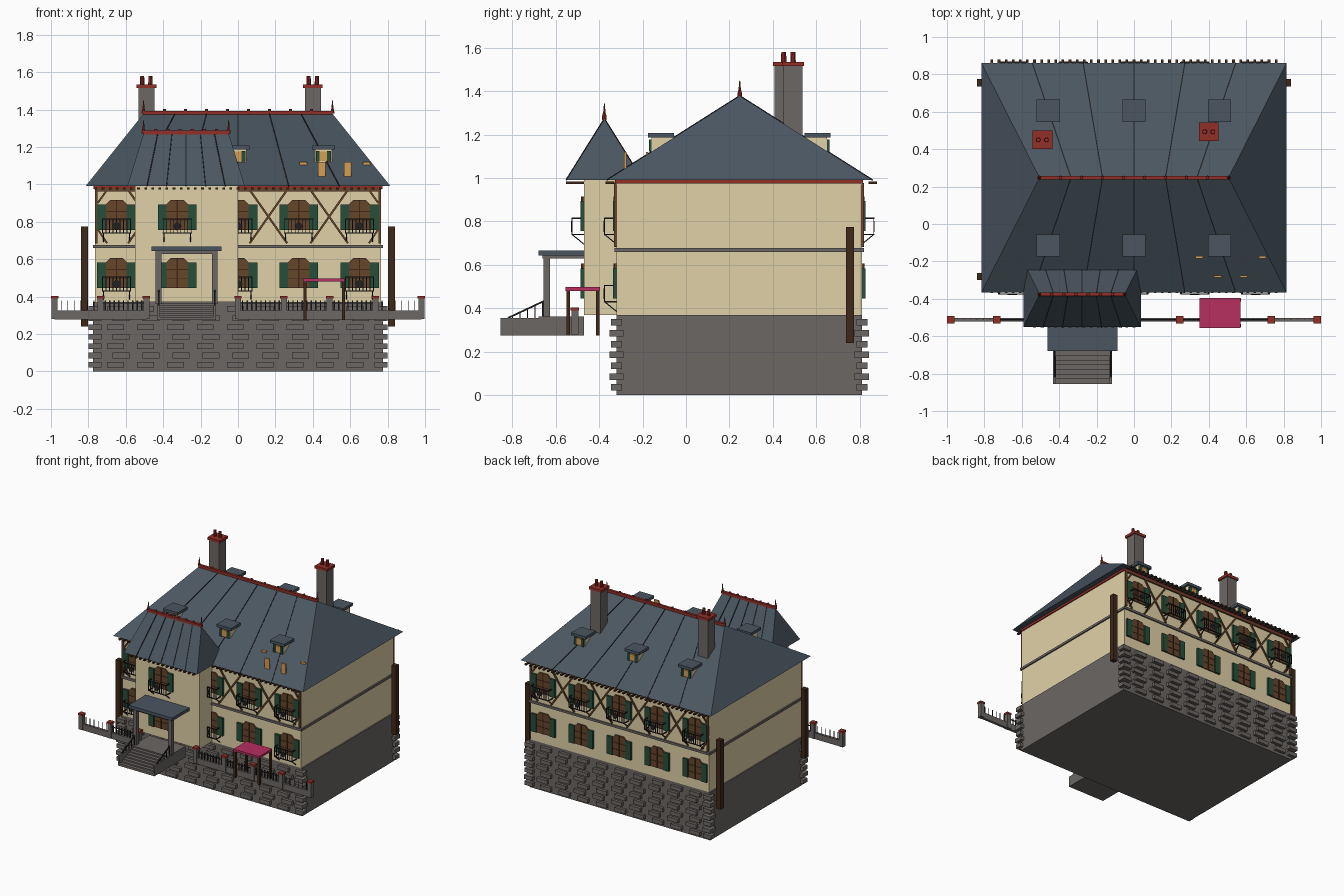
import bpy
import bmesh
from mathutils import Matrix, Vector

old_cube = bpy.data.objects.get("Cube")
if old_cube:
    bpy.data.objects.remove(old_cube, do_unlink=True)


def make_material(name, red, green, blue):
    linear = [(channel / 255) ** 2.2 for channel in (red, green, blue)] + [1]
    material = bpy.data.materials.new(name)
    material.use_nodes = True
    material.diffuse_color = linear
    material.node_tree.nodes["Principled BSDF"].inputs["Base Color"].default_value = linear
    return material


cream = make_material("cream plaster", 224, 208, 166)
slate = make_material("blue grey slate", 76, 87, 97)
stone = make_material("grey stone", 108, 103, 100)
brown = make_material("window brown", 102, 70, 46)
green = make_material("shutter green", 44, 80, 60)
brick = make_material("brick red", 146, 50, 44)
crimson = make_material("awning crimson", 182, 50, 96)
orange = make_material("warm orange", 212, 156, 84)
dark_wood = make_material("dark wood", 66, 45, 31)
iron = make_material("black iron", 38, 38, 41)

parts = {}


def mesh_of(name, material):
    """Return the mesh being collected for a named part."""
    if name not in parts:
        parts[name] = (bmesh.new(), material)
    return parts[name][0]


def box(name, material, x, y, z):
    """Box from three (low, high) ranges."""
    ranges = (x, y, z)
    centre = Vector([sum(r) / 2 for r in ranges])
    size = [abs(r[1] - r[0]) for r in ranges]
    matrix = Matrix.Translation(centre) @ Matrix.Diagonal((*size, 1))
    bmesh.ops.create_cube(mesh_of(name, material), size=1, matrix=matrix)


def around(centre, half):
    return (centre - half, centre + half)


def bar(name, material, start, end, width=0.006):
    """Square bar between two points."""
    start, end = Vector(start), Vector(end)
    along = end - start
    turn = along.to_track_quat("Z", "Y").to_matrix().to_4x4()
    matrix = Matrix.Translation((start + end) / 2) @ turn @ Matrix.Diagonal((width, width, along.length, 1))
    bmesh.ops.create_cube(mesh_of(name, material), size=1, matrix=matrix)


def cone(name, material, x, y, low, high, bottom, top, sides=10):
    bmesh.ops.create_cone(mesh_of(name, material), cap_ends=True, segments=sides, radius1=bottom, radius2=top,
                          depth=high - low, matrix=Matrix.Translation((x, y, (low + high) / 2)))


def plate(name, material, outline, y, depth):
    """Upright plate with an (x, z) outline, extruded along y."""
    bm = mesh_of(name, material)
    face = bm.faces.new([bm.verts.new((x, y, z)) for x, z in outline])
    moved = bmesh.ops.extrude_face_region(bm, geom=[face])["geom"]
    bmesh.ops.translate(bm, verts=[v for v in moved if isinstance(v, bmesh.types.BMVert)], vec=(0, depth, 0))


def hip_roof(name, x, y, ridge, eave, top, seams, bumps):
    """Hipped roof with seams, red ridge and end spikes."""
    bm = mesh_of(name, slate)
    middle = sum(y) / 2
    corners = [(x[0], y[0]), (x[1], y[0]), (x[1], y[1]), (x[0], y[1])]
    a, b, c, d = [bm.verts.new((*corner, eave)) for corner in corners]
    left, right = [bm.verts.new((end, middle, top)) for end in ridge]
    for loop in ((d, c, b, a), (a, b, right, left), (b, c, right), (c, d, left, right), (d, a, left)):
        bm.faces.new(loop)
    for i in range(1, seams + 1):
        t = i / (seams + 1)
        for side in y:
            bar(name + "_seams", iron, (x[0] + t * (x[1] - x[0]), side, eave),
                (ridge[0] + t * (ridge[1] - ridge[0]), middle, top))
    box(name + "_ridge", brick, ridge, around(middle, 0.01), (top - 0.005, top + 0.015))
    for i in range(bumps + 1):
        bump = ridge[0] + (ridge[1] - ridge[0]) * i / bumps
        cone(name + "_ridge", brick, bump, middle, top, top + 0.024, 0.011, 0.008, 8)
    for end in ridge:
        cone(name + "_spikes", brick, end, middle, top, top + 0.07, 0.008, 0.002, 8)


def balcony(x, wall, out, z):
    """Iron window guard with bars, centre ornament and struts."""
    name = "window_balconies"
    front = wall + out * 0.055
    for level in (z, z + 0.075):
        bar(name, iron, (x - 0.075, front, level), (x + 0.075, front, level))
        for side in (-0.075, 0.075):
            bar(name, iron, (x + side, wall, level), (x + side, front, level))
    for i in range(9):
        post = x + (i - 4) * 0.075 / 4
        bar(name, iron, (post, front, z), (post, front, z + 0.075), 0.004)
    diamond = [(x - 0.025, z + 0.037), (x, z + 0.012), (x + 0.025, z + 0.037), (x, z + 0.062)]
    plate(name, iron, diamond, front, out * 0.004)
    for side in (-0.07, 0.07):
        bar(name, iron, (x + side, front, z), (x + side, wall, z - 0.045), 0.005)


def window(x, wall, out, z, guarded):
    """Brown window with a clipped top, green shutters and optional guard."""
    half, spring, crown = 0.06, z + 0.135, z + 0.16
    outline = [(x - half, z), (x + half, z), (x + half, spring), (x + 0.035, crown),
               (x - 0.035, crown), (x - half, spring)]
    plate("window_panels", brown, outline, wall, out * 0.009)
    bar("window_mullions", dark_wood, (x, wall + out * 0.01, z), (x, wall + out * 0.01, crown))
    for bottom in (z + 0.05, z + 0.1):
        bar("window_mullions", dark_wood, (x - half, wall + out * 0.009, bottom),
            (x + half, wall + out * 0.009, bottom), 0.004)
    for side in (-1, 1):
        box("window_shutters", green, around(x + side * 0.08, 0.023), (wall, wall + out * 0.016), (z, z + 0.138))
    if guarded:
        balcony(x, wall, out, z - 0.015)


# Main block
front, back, half_width = -0.32, 0.81, 0.765
floor, eave = 0.37, 0.99
box("foundation", stone, around(0, half_width + 0.01), (front, back), (0, floor))
box("house_walls", cream, around(0, half_width), (front, back), (floor, eave))
box("storey_band", stone, around(0, half_width + 0.01), (front - 0.01, back + 0.01), (0.66, 0.677))
box("eave_strip", brick, around(0, half_width + 0.008), (front - 0.006, back + 0.006), (0.974, eave))

# Foundation stones in staggered courses
for row in range(7):
    level = 0.02 + row * 0.05
    shift = 0.015 if row % 2 else -0.015
    for wall, out in ((front, -1), (back, 1)):
        for column in range(-4, 5):
            box("foundation_stones", stone, around(column * 0.16 + shift, 0.045),
                (wall, wall + out * 0.022), (level, level + 0.03))
        for side in (-1, 1):
            box("corner_stones", stone, around(side * 0.765, 0.035),
                around(wall, 0.033 if row % 2 else 0.025), (level, level + 0.03))

# Front bay
bay_x, bay_front = (-0.55, 0), -0.47
box("bay_walls", cream, bay_x, (bay_front, front + 0.01), (floor, eave))

# Roofs
hip_roof("main_roof", around(0, 0.815), (-0.365, 0.86), around(0, 0.505), eave, 1.378, 5, 9)
hip_roof("bay_roof", (-0.592, 0.037), (-0.552, -0.2), (-0.505, -0.05), eave, 1.272, 5, 7)

# Rafter ends under the eaves
for i in range(41):
    x = (i - 20) * 0.038
    for y in (front - 0.05, back + 0.03):
        box("rafter_ends", dark_wood, around(x, 0.007), (y, y + 0.04), (0.972, 0.984))
    if bay_x[0] <= x <= bay_x[1]:
        box("rafter_ends", dark_wood, around(x, 0.007), (-0.553, bay_front), (0.972, 0.984))

# Windows and timber braces
columns = [i * 0.325 for i in range(-2, 3)]
for x in columns:
    window(x, back, 1, 0.755, True)
    window(x, back, 1, 0.445, False)
    if x != columns[1]:
        window(x, front, -1, 0.755, True)
        window(x, front, -1, 0.445, x != columns[3])
window(columns[1], bay_front, -1, 0.755, True)
window(columns[1], bay_front, -1, 0.445, False)
low, high = 0.685, 0.97
for y in (front - 0.004, back + 0.004):
    bar("timber_beams", brown, (-half_width, y, high), (half_width, y, high), 0.014)
    for side in (-1, 1):
        bar("timber_beams", brown, (side * 0.758, y, low), (side * 0.758, y, high), 0.014)
        bar("timber_beams", brown, (side * 0.75, y, 0.9), (side * 0.7, y, high), 0.01)
        bar("timber_beams", brown, (side * 0.75, y, 0.76), (side * 0.7, y, low), 0.01)
    for x in columns[:-1]:
        middle = x + 0.1625
        bar("timber_beams", brown, (middle - 0.1, y, low), (middle + 0.1, y, high), 0.011)
        bar("timber_beams", brown, (middle + 0.1, y, low), (middle - 0.1, y, high), 0.011)

# Chimneys
for x, y in ((-0.49, 0.45), (0.4, 0.493)):
    box("chimney_stacks", stone, around(x, 0.043), around(y, 0.043), (1.1, 1.515))
    box("chimney_caps", brick, around(x, 0.053), around(y, 0.05), (1.515, 1.535))
    for side in (-0.022, 0.022):
        cone("chimney_pots", brick, x + side, y, 1.53, 1.58, 0.013, 0.011)

# Dormers
for x in (-0.458, 0, 0.457):
    for y, out in ((-0.115, -1), (0.605, 1)):
        face = y + out * 0.045
        box("dormer_walls", cream, around(x, 0.045), (face, y - out * 0.06), (1.08, 1.19))
        box("dormer_caps", slate, around(x, 0.062), around(y, 0.06), (1.187, 1.208))
        box("dormer_windows", orange, around(x, 0.02), (face, face + out * 0.008), (1.125, 1.175))
        for side in (-0.03, 0.03):
            box("dormer_shutters", green, around(x + side, 0.01), (face, face + out * 0.01), (1.122, 1.178))

# Upright roof panels
for x, y in ((0.35, -0.18), (0.448, -0.28), (0.587, -0.28), (0.687, -0.18)):
    box("roof_panels", orange, around(x, 0.02), around(y, 0.005), (1.04, 1.12))

# Downpipes
for x, y in ((-0.82, 0.755), (0.82, 0.755), (-0.82, -0.28)):
    box("downpipes", dark_wood, around(x, 0.019), around(y, 0.019), (0.24, 0.775))

# Porch and stairs
porch = -0.275
box("porch_roof", slate, around(porch, 0.187), (-0.68, bay_front), (0.643, 0.667))
box("porch_beam", stone, around(porch, 0.165), (-0.66, bay_front), (0.628, 0.643))
box("porch_landing", stone, around(porch, 0.155), (-0.68, bay_front), (0.275, 0.362))
steps = 7
for i in range(steps):
    y = -0.68 - i * 0.025
    box("porch_steps", stone, around(porch, 0.155), (y - 0.025, y), (0.275, 0.352 - i * 0.01))
for side in (-1, 1):
    x = porch + side * 0.15
    box("porch_posts", stone, around(x, 0.015), around(-0.642, 0.015), (0.36, 0.63))
    box("stair_cheeks", stone, around(x, 0.007), (-0.855, -0.66), (0.275, 0.355))
    bar("stair_rails", iron, (x, -0.82, 0.355), (x, -0.65, 0.435), 0.008)
    for i in range(5):
        bar("stair_rails", iron, (x, -0.8 + i * 0.035, 0.34), (x, -0.8 + i * 0.035, 0.365 + i * 0.0165), 0.005)

# Garden canopy
box("canopy_top", crimson, around(0.46, 0.11), around(-0.475, 0.08), (0.48, 0.497))
for x in (0.357, 0.563):
    for y in (-0.543, -0.407):
        box("canopy_legs", dark_wood, around(x, 0.008), around(y, 0.008), (0.275, 0.482))

# Garden fence
fence = -0.512
posts = [-0.98, -0.735, -0.49, 0, 0.245, 0.49, 0.735, 0.98]
for x in posts:
    box("fence_posts", stone, around(x, 0.016), around(fence, 0.016), (0.28, 0.39))
    box("fence_caps", brick, around(x, 0.02), around(fence, 0.019), (0.39, 0.404))
for start, end in zip(posts, posts[1:]):
    if end == 0:
        continue
    box("fence_wall", stone, (start, end), around(fence, 0.01), (0.278, 0.325))
    outer = max(abs(start), abs(end)) > 0.9
    if not outer:
        bar("fence_rails", iron, (start, fence, 0.365), (end, fence, 0.365))
    count = 7 if outer else 10
    for i in range(1, count):
        x = start + (end - start) * i / count
        bar("fence_pickets", iron, (x, fence, 0.32), (x, fence, 0.38), 0.004 if outer else 0.007)

# Turn the collected parts into objects
for name, (bm, material) in parts.items():
    bmesh.ops.recalc_face_normals(bm, faces=bm.faces[:])
    mesh = bpy.data.meshes.new(name)
    bm.to_mesh(mesh)
    bm.free()
    mesh.materials.append(material)
    bpy.context.scene.collection.objects.link(bpy.data.objects.new(name, mesh))
